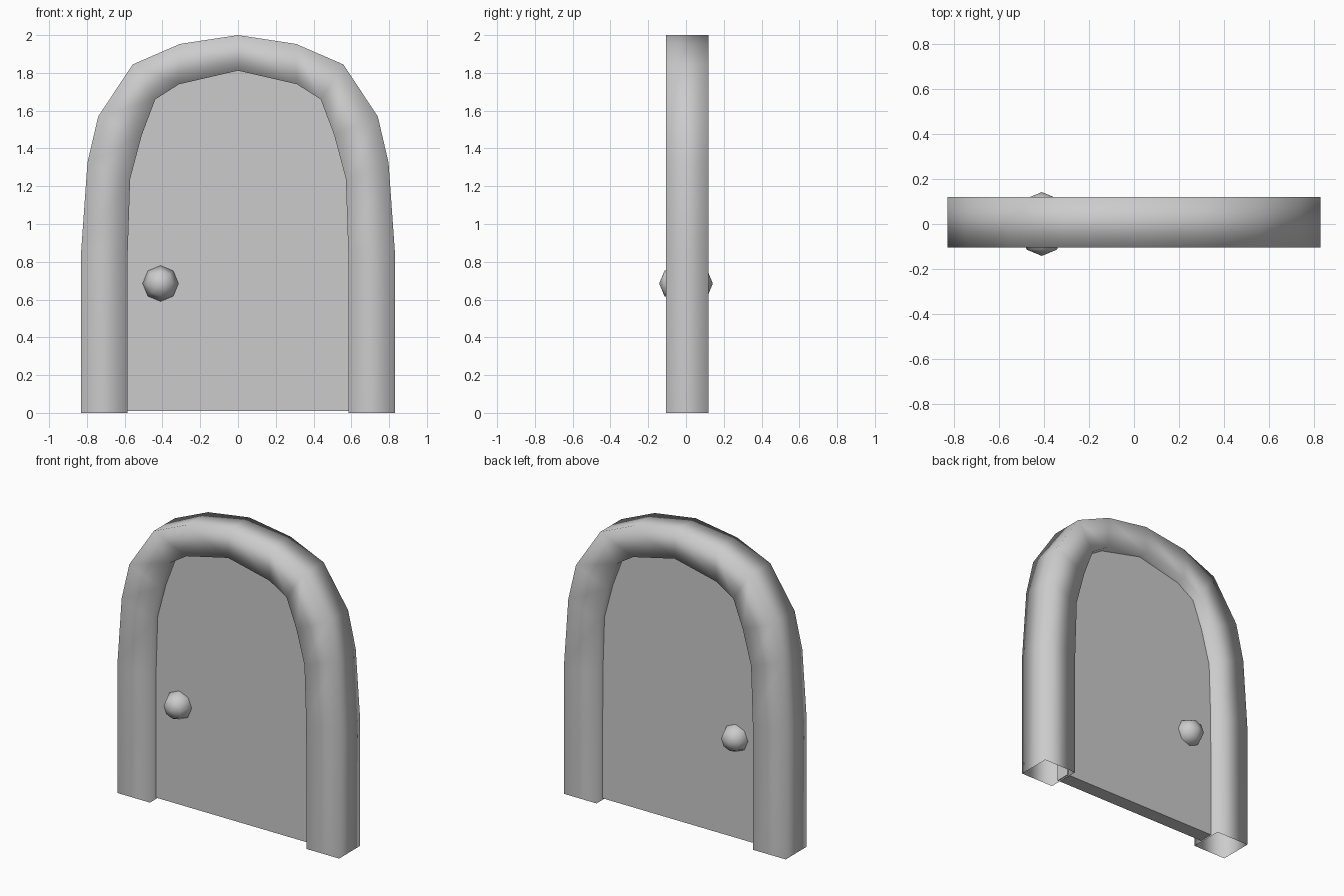
import bpy, bmesh, math
from mathutils import Matrix

if "Cube" in bpy.data.objects:
    bpy.data.objects.remove(bpy.data.objects["Cube"])

# Right half of the arch: (outer x, outer z, inner x, inner z), foot to crown
HALF = [(0.83, 0, 0.586, 0), (0.83, 0.86, 0.584, 0.85), (0.797, 1.325, 0.571, 1.24),
        (0.74, 1.57, 0.509, 1.472), (0.557, 1.845, 0.438, 1.66),
        (0.308, 1.953, 0.312, 1.74), (0, 2.0, 0, 1.812)]
ARCH = HALF + [(-a, b, -c, d) for a, b, c, d in reversed(HALF[:-1])]


def finish(name, bm, smooth):
    bmesh.ops.recalc_face_normals(bm, faces=bm.faces)
    for f in bm.faces:
        f.smooth = smooth
    me = bpy.data.meshes.new(name)
    bm.to_mesh(me)
    bm.free()
    ob = bpy.data.objects.new(name, me)
    bpy.context.collection.objects.link(ob)
    return ob


# Frame: four-sided tube along the arch, open at the feet
Y0, Y1 = -0.105, 0.12
bm = bmesh.new()
rings = [[bm.verts.new(p) for p in ((ox, Y0, oz), (ox, Y1, oz), (ix, Y1, iz), (ix, Y0, iz))]
         for ox, oz, ix, iz in ARCH]
for r, s in zip(rings, rings[1:]):
    for i in range(4):
        j = (i + 1) % 4
        bm.faces.new((r[i], r[j], s[j], s[i]))
finish("door_frame", bm, True)

# Door panel: inner arch outline, tucked slightly into the frame
bm = bmesh.new()
panel = bm.faces.new([bm.verts.new((ix * 1.01, -0.042, max(iz * 1.005, 0.01)))
                      for _, _, ix, iz in ARCH])
ext = bmesh.ops.extrude_face_region(bm, geom=[panel], use_keep_orig=True)
bmesh.ops.translate(bm, vec=(0, 0.097, 0),
                    verts=[v for v in ext["geom"] if isinstance(v, bmesh.types.BMVert)])
finish("door_panel", bm, False)

# Knobs: low-poly balls on both sides
for name, y in (("front_knob", -0.047), ("back_knob", 0.047)):
    bm = bmesh.new()
    bmesh.ops.create_uvsphere(bm, u_segments=8, v_segments=4, radius=0.095,
                              matrix=Matrix.Rotation(math.pi / 2, 4, 'X'))
    finish(name, bm, True).location = (-0.41, y, 0.685)
